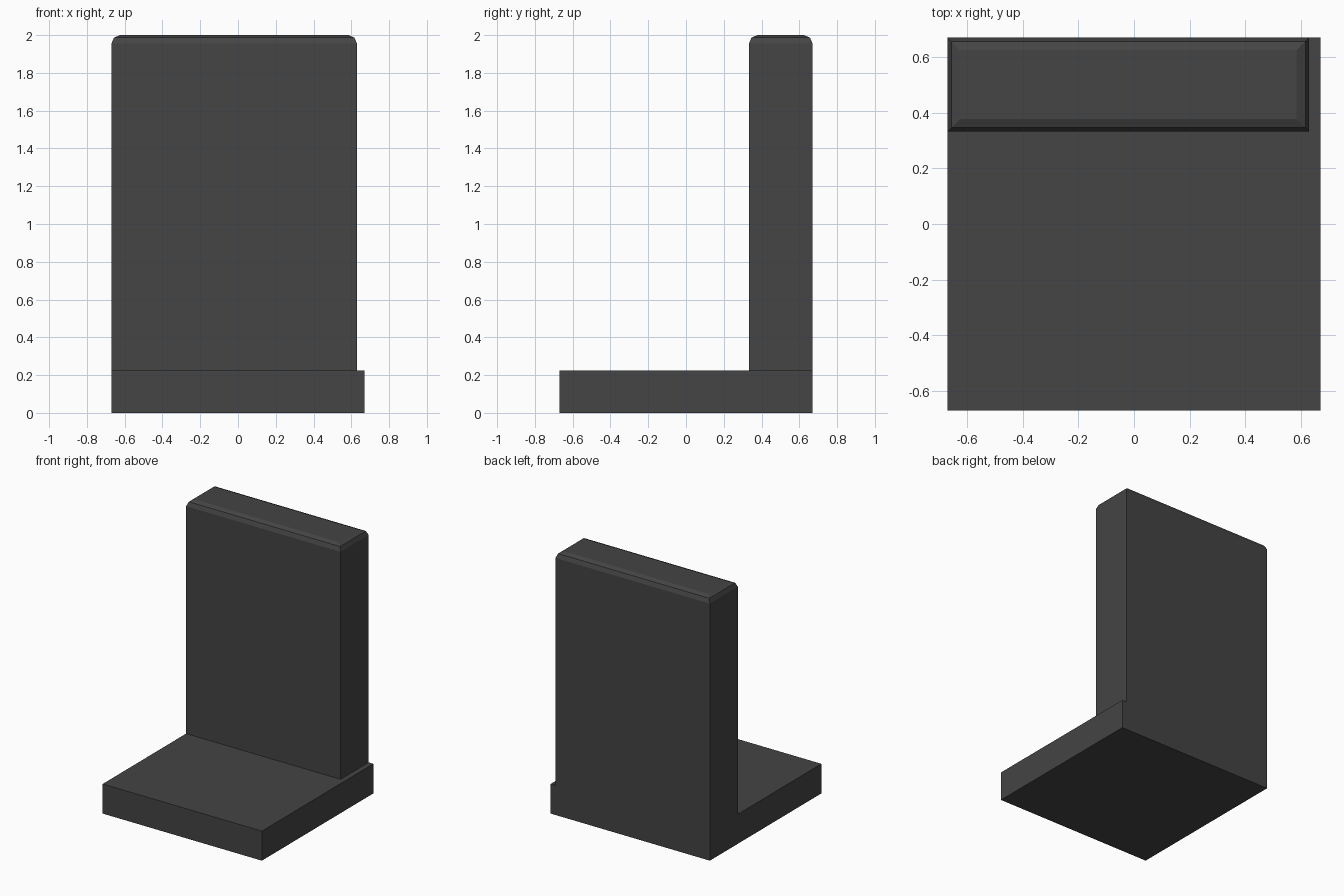
import bpy, bmesh

if "Cube" in bpy.data.objects:
    bpy.data.objects.remove(bpy.data.objects["Cube"])

mat = bpy.data.materials.new("dark grey")
mat.diffuse_color = (0.058, 0.058, 0.058, 1)
mat.use_nodes = True
mat.node_tree.nodes["Principled BSDF"].inputs["Base Color"].default_value = mat.diffuse_color


def stacked_block(name, x0, x1, y0, y1, profile):
    """Rectangular block lofted through (inset, z) levels."""
    bm = bmesh.new()
    rings = []
    for i, z in profile:
        corners = [(x0 + i, y0 + i), (x1 - i, y0 + i), (x1 - i, y1 - i), (x0 + i, y1 - i)]
        rings.append([bm.verts.new((x, y, z)) for x, y in corners])
    for low, high in zip(rings, rings[1:]):
        for k in range(4):
            n = (k + 1) % 4
            bm.faces.new((low[k], low[n], high[n], high[k]))
    bm.faces.new(rings[0][::-1])
    bm.faces.new(rings[-1])
    mesh = bpy.data.meshes.new(name)
    bm.to_mesh(mesh)
    bm.free()
    mesh.materials.append(mat)
    obj = bpy.data.objects.new(name, mesh)
    bpy.context.collection.objects.link(obj)
    return obj


# Square base slab
stacked_block("base", -0.67, 0.67, -0.67, 0.67, [(0, 0), (0, 0.225)])

# Upright back panel, flush left and rear, with a two-step rounded top rim
stacked_block("back_panel", -0.67, 0.63, 0.333, 0.67,
              [(0, 0.225), (0, 1.955), (0.0135, 1.9865), (0.045, 2.0)])
